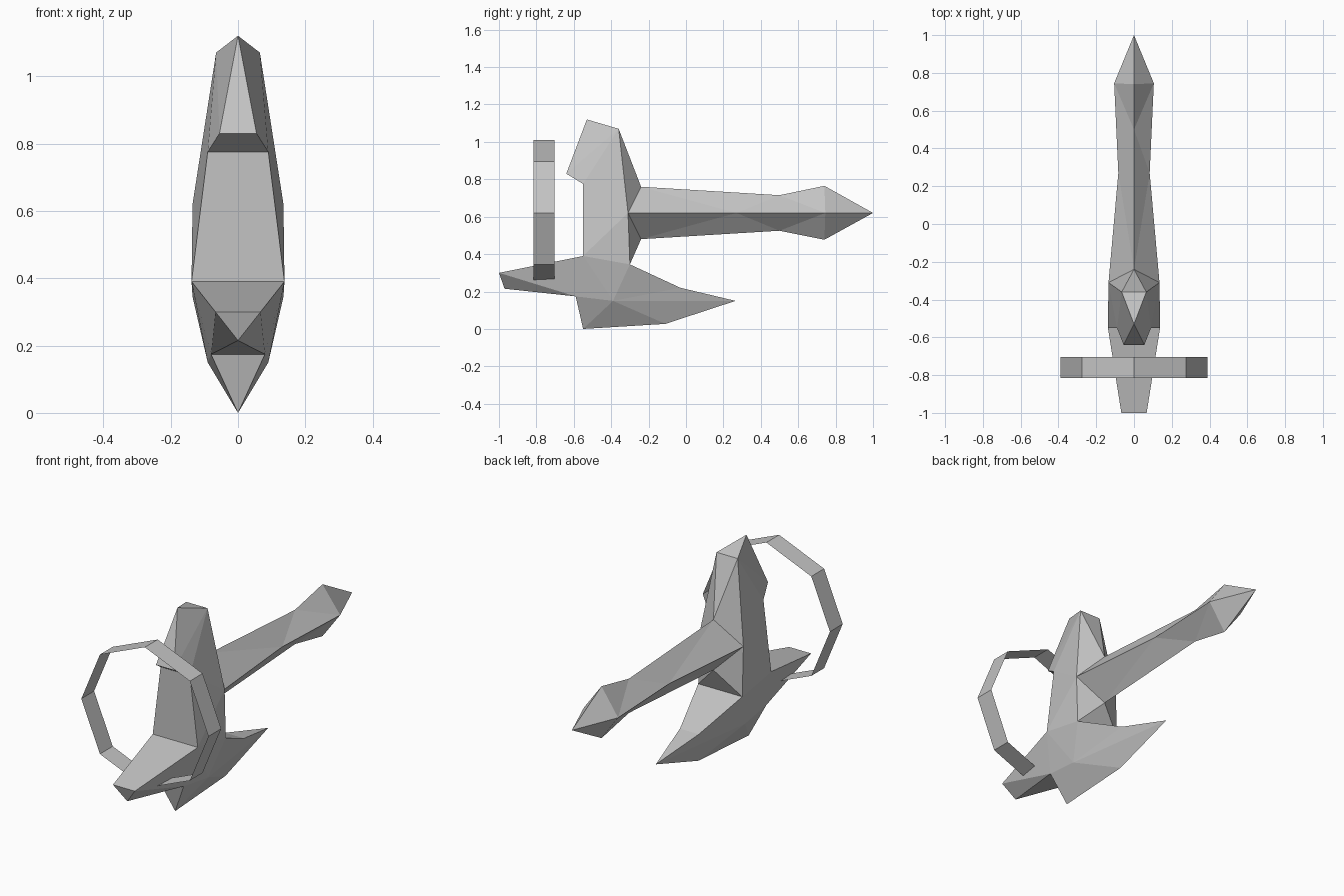
import bpy, bmesh, math
from mathutils import Matrix, Vector

cube = bpy.data.objects.get("Cube")
if cube:
    bpy.data.objects.remove(cube, do_unlink=True)

# One plain grey for everything
grey = bpy.data.materials.new("plain_grey")
grey.use_nodes = True
colour = (0.55, 0.55, 0.55, 1)
grey.diffuse_color = colour
grey.node_tree.nodes["Principled BSDF"].inputs["Base Color"].default_value = colour

# Named corners of the left half; parts share them where they meet
POINTS = {
    # tower
    "crown": (0, -.53, 1.12), "crest": (.065, -.36, 1.07),
    "beak": (.055, -.64, .83), "lip": (.09, -.55, .775),
    "waist": (.135, -.31, .62), "deck": (.138, -.55, .39),
    "heel": (.135, -.3, .345),
    # lower hull
    "nose": (.067, -1, .3), "nose_low": (0, -.97, .215),
    "chin": (.08, -.59, .174), "hip": (.09, -.39, .15),
    "keel": (0, -.55, 0), "keel_rear": (0, -.11, .027),
    "notch": (.058, -.03, .22), "spike": (0, .265, .15),
    # boom
    "root_top": (0, -.24, .76), "root_low": (0, -.24, .48),
    "mid_top": (0, .5, .715), "mid_low": (0, .5, .525),
    "mid_side": (.083, .27, .62), "fin_side": (.105, .745, .62),
    "fin_top": (0, .74, .765), "fin_low": (0, .74, .477),
    "boom_tip": (0, 1, .62),
}


def finish(name, bm):
    bmesh.ops.recalc_face_normals(bm, faces=bm.faces)
    mesh = bpy.data.meshes.new(name)
    bm.to_mesh(mesh)
    bm.free()
    mesh.materials.append(grey)
    obj = bpy.data.objects.new(name, mesh)
    bpy.context.collection.objects.link(obj)
    return obj


def mirrored_part(name, faces):
    """Each face lists corner names; '-' takes the right-hand twin.
    Faces lying on one side only are repeated on the other."""
    bm = bmesh.new()
    made = {}

    def corner(label, side):
        flip = -1 if label.startswith("-") else 1
        x, y, z = POINTS[label.lstrip("-")]
        co = (x * flip * side, y, z)
        if co not in made:
            made[co] = bm.verts.new(co)
        return made[co]

    for face in faces:
        labels = face.split()
        spans = any(l.startswith("-") for l in labels)
        for side in (1,) if spans else (1, -1):
            bm.faces.new([corner(l, side) for l in labels[::side]])
    return finish(name, bm)


# Upright tower with its overhanging beak
mirrored_part("tower", [
    "crown beak -beak", "beak lip -lip -beak", "lip deck -deck -lip",
    "crown crest beak", "crest lip beak", "crest waist lip",
    "waist deck lip", "waist heel deck",
    "crown -crest crest", "crest -crest root_top", "crest root_top waist",
    "waist root_low heel", "heel root_low -heel",
])

# Boat-like lower hull with blunt nose and rear spike
mirrored_part("lower_hull", [
    "nose -nose -deck deck", "nose nose_low -nose",
    "nose deck chin", "nose chin nose_low", "nose_low chin -chin",
    "chin keel -chin", "deck hip chin", "deck heel hip", "chin hip keel",
    "keel hip keel_rear", "hip spike keel_rear", "hip notch spike",
    "hip heel notch", "heel -heel -notch notch", "notch -notch spike",
])

# Long boom with arrow-shaped end, the same above and below
boom = []
for end in ("top", "low"):
    boom += [f.replace("*", end) for f in (
        "root_* waist mid_side", "root_* mid_side mid_*",
        "mid_* mid_side fin_side", "mid_* fin_side fin_*",
        "fin_* fin_side boom_tip")]
mirrored_part("rear_boom", boom)

# Thin eight-sided hoop around the nose
bm = bmesh.new()
bmesh.ops.create_cone(
    bm, cap_ends=False, segments=8, radius1=.39, radius2=.39, depth=.112,
    matrix=Matrix.Translation(Vector((0, -.76, .62)))
    @ Matrix.Rotation(math.pi / 2, 4, "X"))
finish("front_hoop", bm)
